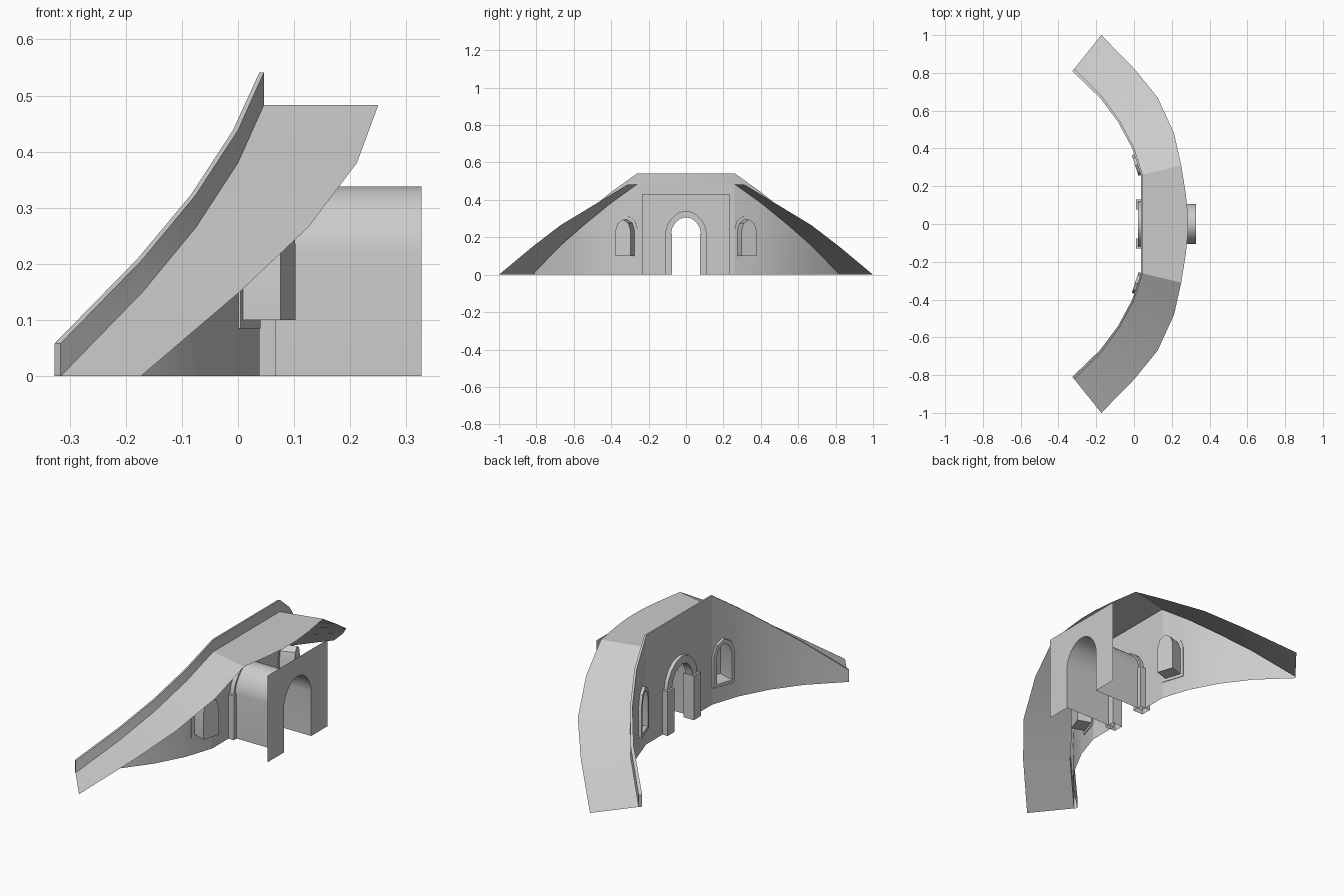
import bpy, bmesh, math
from mathutils import Vector

if "Cube" in bpy.data.objects:
    bpy.data.objects.remove(bpy.data.objects["Cube"])

# Plan curves (x, y) from the crown to the foot of one wing, and roof heights
WALL = [(.038, .258), (-.009, .40), (-.084, .54), (-.18, .668), (-.327, .81)]
CURB = [(.046, .262), (0, .405), (-.075, .546), (-.17, .677), (-.316, .822)]
OUTER = [(.25, .31), (.212, .48), (.125, .67), (.003, .82), (-.173, 1.0)]
ROOF_Z = [.483, .38, .265, .15, 0]
LIP = .058


def finish(bm, name, mirror=False):
    bmesh.ops.remove_doubles(bm, verts=bm.verts, dist=.0002)
    bmesh.ops.recalc_face_normals(bm, faces=bm.faces)
    me = bpy.data.meshes.new(name)
    bm.to_mesh(me)
    bm.free()
    ob = bpy.data.objects.new(name, me)
    bpy.context.collection.objects.link(ob)
    if mirror:
        m = ob.modifiers.new("mirror", 'MIRROR')
        m.use_axis = (False, True, False)
        m.merge_threshold = .0005
    bpy.ops.object.select_all(action='DESELECT')
    ob.select_set(True)
    bpy.context.view_layer.objects.active = ob
    bpy.ops.object.shade_smooth_by_angle(angle=math.radians(30))
    return ob


def face(bm, pts):
    bm.faces.new([bm.verts.new(p) for p in pts])


def strip(bm, a, b, closed=False):
    n = len(a)
    for i in range(n if closed else n - 1):
        j = (i + 1) % n
        face(bm, (a[i], a[j], b[j], b[i]))


def plane_map(origin, tangent):
    """Local (along wall, z, depth outwards) to world."""
    t = Vector((*tangent, 0)).normalized()
    n = Vector((t.y, -t.x, 0))
    o = Vector((*origin, 0))
    return lambda s, z, d=0: o + t * s + n * d + Vector((0, 0, z))


def holed(bm, to_world, outer, hole):
    edges = []
    for loop in (outer, hole):
        vs = [bm.verts.new(to_world(*p)) for p in loop]
        edges += [bm.edges.new((vs[i - 1], vs[i])) for i in range(len(vs))]
    nrm = to_world(0, 0, 1) - to_world(0, 0, 0)
    bmesh.ops.triangle_fill(bm, edges=edges, use_beauty=True, normal=nrm)


def arch(w, z0, spring, top, n):
    pts = [(w, z0)]
    for i in range(n + 1):
        a = math.pi * i / n
        pts.append((w * math.cos(a), spring + (top - spring) * math.sin(a) ** 1.15))
    return pts + [(-w, z0)]


def at(pts, zs, up=0):
    return [Vector((x, y, z + up)) for (x, y), z in zip(pts, zs)]


def band(bm, to_world, a, b, d0, d1, closed):
    for p, dp, q, dq in ((a, d0, b, d0), (a, d1, b, d1), (a, d0, a, d1), (b, d0, b, d1)):
        strip(bm, [to_world(*v, dp) for v in p], [to_world(*v, dq) for v in q], closed)


door_map = plane_map((.038, 0), (0, 1))
seg = Vector(WALL[1]) - Vector(WALL[0])
win_map = plane_map((.016, .309), seg)
win_map = plane_map(Vector(WALL[0]) + seg.normalized() * .059, seg)
DOOR = arch(.107, 0, .22, .338, 16)
NICHE = arch(.0425, .1, .235, .295, 4)

# Curved wing wall with window opening
bm = bmesh.new()
s0, s1 = -.059, seg.length - .059
holed(bm, win_map, [(s0, 0), (s1, 0), (s1, ROOF_Z[1] + LIP), (s0, ROOF_Z[0] + LIP)], NICHE)
strip(bm, at(WALL[1:], [0] * 4), at(WALL[1:], ROOF_Z[1:], LIP))
finish(bm, "wing_wall", True)

# Flat central wall with door opening
bm = bmesh.new()
top = ROOF_Z[0] + LIP
holed(bm, door_map, [(-.258, 0), (.258, 0), (.258, top), (-.258, top)], DOOR)
finish(bm, "centre_wall")

# Parapet cap, back and end
bm = bmesh.new()
cap = [Vector((.038, 0, top))] + at(WALL, ROOF_Z, LIP)
edge = [Vector((.046, 0, top))] + at(CURB, ROOF_Z, LIP)
foot = [Vector((.046, 0, ROOF_Z[0]))] + at(CURB, ROOF_Z)
strip(bm, cap, edge)
strip(bm, edge, foot)
face(bm, (cap[-1], edge[-1], foot[-1], Vector((*WALL[-1], 0))))
finish(bm, "parapet", True)

# Sloping roof with flat crown
bm = bmesh.new()
strip(bm, at(CURB, ROOF_Z), at(OUTER, ROOF_Z))
z = ROOF_Z[0]
face(bm, [(x, y, z) for x, y in ((.046, 0), (.285, 0), (.285, .05), (.274, .16), OUTER[0], CURB[0])])
finish(bm, "roof", True)

# Window niche
bm = bmesh.new()
front = [win_map(*p) for p in NICHE]
back = [win_map(*p, .073) for p in NICHE]
strip(bm, front, back, True)
face(bm, back)
finish(bm, "window_niche", True)

# Window surround
bm = bmesh.new()
band(bm, win_map, NICHE, arch(.058, .085, .245, .315, 4), -.014, .003, True)
finish(bm, "window_frame", True)

# Door posts
bm = bmesh.new()
lo = [(.01, .076), (.068, .076), (.068, .13), (.01, .13)]
a, b = at(lo, [0] * 4), at(lo, [.22] * 4)
strip(bm, a, b, True)
face(bm, b)
finish(bm, "door_post", True)

# Door arch moulding
bm = bmesh.new()
band(bm, door_map, arch(.08, .21, .22, .307, 8), arch(.118, .21, .22, .345, 8), -.018, .022, False)
finish(bm, "door_arch")

# Vaulted passage
bm = bmesh.new()
strip(bm, [door_map(*p) for p in DOOR], [door_map(*p, .289) for p in DOOR])
finish(bm, "passage")

# Outer portal panel
bm = bmesh.new()
panel = plane_map((.327, 0), (0, 1))
d = .235
# the arch stands on the ground, so the outline runs around it as one loop
outline = [(d, 0), (d, .43), (0, .43)]
half = [p for p in DOOR if p[0] > -1e-6]
face(bm, [panel(*p) for p in outline + half[::-1]])
finish(bm, "portal_panel", True)
